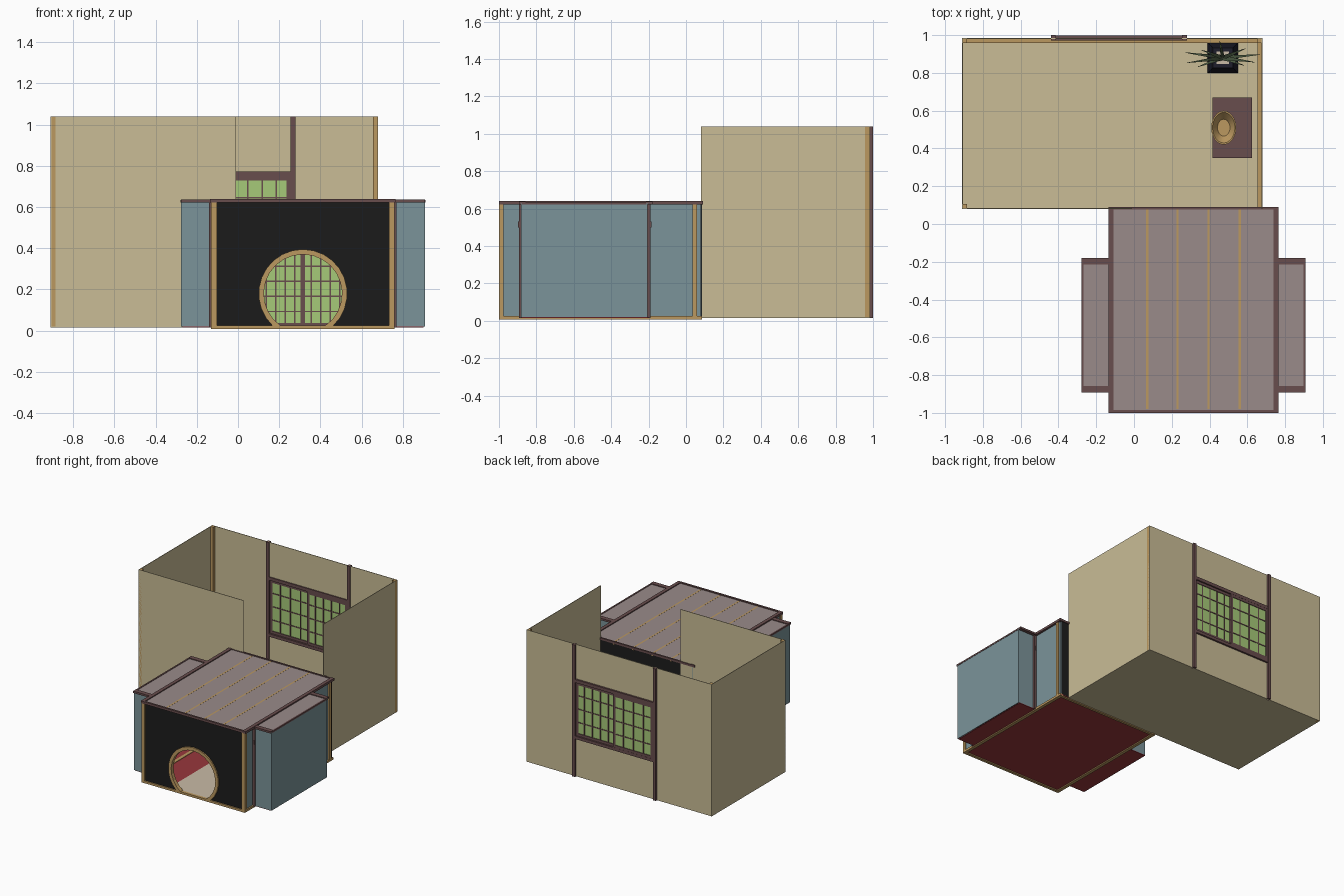
import bpy, bmesh, math
from mathutils import Matrix

if "Cube" in bpy.data.objects:
    bpy.data.objects.remove(bpy.data.objects["Cube"])


def mat(name, *rgb):
    m = bpy.data.materials.new(name)
    m.diffuse_color = [(c / 255) ** 2.2 for c in rgb] + [1]
    m.use_nodes = True
    m.node_tree.nodes["Principled BSDF"].inputs["Base Color"].default_value = m.diffuse_color
    return m


PLASTER = mat("plaster", 200, 187, 149)
BLUE = mat("blue_wall", 122, 146, 152)
MAUVE = mat("ceiling_mauve", 152, 138, 137)
DARK = mat("dark_wood", 104, 78, 78)
BLACK = mat("black_wall", 33, 33, 33)
WOOD = mat("light_wood", 186, 151, 96)
GREEN = mat("green_screen", 165, 200, 120)
RED = mat("red_floor", 150, 58, 62)
BEIGE = mat("beige_mat", 200, 186, 165)
POT = mat("pot_dark", 36, 36, 48)
LEAF = mat("leaf_green", 80, 96, 72)


def finish(name, bm, m):
    bmesh.ops.recalc_face_normals(bm, faces=bm.faces)
    me = bpy.data.meshes.new(name)
    bm.to_mesh(me)
    bm.free()
    me.materials.append(m)
    ob = bpy.data.objects.new(name, me)
    bpy.context.collection.objects.link(ob)
    return ob


def add_box(bm, x0, x1, y0, y1, z0, z1):
    c = Matrix.Translation(((x0 + x1) / 2, (y0 + y1) / 2, (z0 + z1) / 2))
    bmesh.ops.create_cube(bm, size=1, matrix=c @ Matrix.Diagonal((x1 - x0, y1 - y0, z1 - z0, 1)))


def boxes(name, m, *dims):
    bm = bmesh.new()
    for d in dims:
        add_box(bm, *d)
    return finish(name, bm, m)


def slab(name, m, pts, y0, y1):
    """Extrude an outline in the xz plane along y."""
    bm = bmesh.new()
    f = bm.faces.new([bm.verts.new((x, y0, z)) for x, z in pts])
    r = bmesh.ops.extrude_face_region(bm, geom=[f])
    for v in r["geom"]:
        if isinstance(v, bmesh.types.BMVert):
            v.co.y = y1
    return finish(name, bm, m)


def screen(name, x0, x1, z0, z1, y, cols, rows, rim=0.02, bar=0.008):
    """Framed lattice panel with a thin green pane."""
    boxes(name + "_pane", GREEN, (x0, x1, y - .001, y + .001, z0, z1))
    d = [(x0, x0 + rim, y - .006, y + .006, z0, z1), (x1 - rim, x1, y - .006, y + .006, z0, z1),
         (x0, x1, y - .006, y + .006, z0, z0 + rim), (x0, x1, y - .006, y + .006, z1 - rim, z1)]
    for i in range(1, cols):
        x = x0 + (x1 - x0) * i / cols
        d.append((x - bar / 2, x + bar / 2, y - .004, y + .004, z0, z1))
    for i in range(1, rows):
        z = z0 + (z1 - z0) * i / rows
        d.append((x0, x1, y - .004, y + .004, z - bar / 2, z + bar / 2))
    boxes(name + "_lattice", DARK, *d)


T = .004
# Rear room: floor, side walls, partial front wall, back wall around the window
boxes("rear_floor", PLASTER, (-.91, .68, .08, .98, .015, .019))
boxes("rear_left_wall", PLASTER, (-.91, -.91 + T, .08, .98, .015, 1.04))
boxes("rear_right_wall", PLASTER, (.68 - T, .68, .08, .98, .015, 1.04))
boxes("rear_front_wall", PLASTER, (-.91, -.01, .08, .08 + T, .015, 1.04))
yb = .98
boxes("rear_back_wall", PLASTER, (-.91, -.42, yb, yb + T, .015, 1.04), (.27, .68, yb, yb + T, .015, 1.04),
      (-.42, .27, yb, yb + T, .015, .32), (-.42, .27, yb, yb + T, .76, 1.04))
boxes("rear_corner_posts", WOOD, (.655, .68, .957, .982, .015, 1.04), (-.91, -.885, .957, .982, .015, 1.04),
      (-.91, -.885, .08, .105, .015, 1.04))
boxes("rear_skirting", WOOD, (-.885, .655, .957, .98, .019, .04), (.655, .676, .08, .957, .019, .04))

# Back window with posts, rails and two sliding panels
boxes("window_posts", DARK, (.255, .28, .972, 1, .015, 1.04), (-.44, -.415, .972, 1, .015, 1.04))
boxes("window_rails", DARK, (-.415, .255, .972, .998, .748, .773), (-.415, .255, .972, .998, .31, .333))
screen("window_left_panel", -.415, -.07, .333, .748, .991, 4, 4)
screen("window_right_panel", -.09, .255, .333, .748, .981, 5, 4)

# Front room: floor and central walkway
L, R, CX = -.13, .76, .315
boxes("front_floor", RED, (L + .005, R - .005, -.99, .085, .016, .021), (-.27, L, -.88, -.2, .016, .021),
      (R, .9, -.88, -.2, .016, .021))
boxes("walkway", BEIGE, (.1, .53, -.98, .075, .019, .0235))
boxes("floor_rails", WOOD, (L, L + .025, -.98, .085, .008, .025), (R - .025, R, -.98, .085, .008, .025),
      (L, R, -1, -.978, .008, .025), (L, R, .06, .08, .008, .025))

# Front wall with round doorway and its wooden ring
N, CZ, ZB = 20, .18, .022


def arc(r):
    a0 = math.asin((ZB - CZ) / r)
    return [(CX + r * math.cos(a), CZ + r * math.sin(a))
            for a in (a0 + (math.pi - 2 * a0) * i / N for i in range(N + 1))]


slab("front_wall", BLACK, [(R - .01, ZB)] + arc(.208) + [(L + .01, ZB), (L + .01, .63), (R - .01, .63)], -.99, -.985)
slab("doorway_ring", WOOD, arc(.215) + arc(.19)[::-1], -1, -.97)

# Wall between the rooms, with lattice doors
boxes("inner_wall", BLACK, (L + .01, .09, .078, .083, .02, .63), (.535, R - .01, .078, .083, .02, .63),
      (.09, .535, .078, .083, .39, .63))
screen("door_left", .09, .322, .02, .385, .078, 5, 5, .018, .007)
screen("door_right", .308, .54, .02, .385, .072, 5, 5, .018, .007)
boxes("door_header", DARK, (.08, .55, .066, .088, .378, .395))

# Roof, rafters and beams
boxes("roof_panel", MAUVE, (L + .01, R - .01, -.99, .085, .629, .633))
boxes("rafters", WOOD, *[(x - .006, x + .006, -.98, .088, .615, .6335) for x in (.07, .23, .395, .56)])
boxes("roof_beams", DARK, (L - .005, L + .022, -1, .09, .622, .64), (R - .022, R + .005, -1, .09, .622, .64),
      (L, R, -1, -.985, .622, .64), (L, R, .077, .09, .622, .638))

# Sides: walls, posts and bay, mirrored about the room centre
for side, s in (("left", -1), ("right", 1)):
    def side_boxes(name, m, *dims):
        out = []
        for a, b, *rest in dims:
            xa, xb = sorted((CX + s * a, CX + s * b))
            out.append((xa, xb, *rest))
        boxes(side + "_" + name, m, *out)

    side_boxes("wall", BLUE, (.43, .434, -.99, -.88, .02, .63), (.43, .434, -.2, .085, .02, .63))
    side_boxes("corner_posts", WOOD, (.417, .445, -1, -.975, .008, .63), (.417, .445, .035, .06, .008, .63))
    side_boxes("bay_walls", BLUE, (.588, .592, -.882, -.205, .02, .63), (.43, .592, -.882, -.878, .02, .63),
               (.43, .592, -.209, -.205, .02, .63))
    side_boxes("bay_roof", MAUVE, (.44, .592, -.882, -.205, .627, .631))
    side_boxes("bay_posts", DARK, (.434, .455, -.893, -.872, .016, .63), (.434, .455, -.212, -.19, .016, .63))
    side_boxes("bay_beams", DARK, (.44, .592, -.893, -.858, .622, .637), (.44, .592, -.215, -.18, .622, .637),
               (.582, .594, -.88, -.21, .622, .634))
    side_boxes("post_fittings", DARK, (.44, .45, -.898, -.89, .5, .53), (.44, .45, -.192, -.185, .5, .53))

# Washstand with oval bowl
boxes("washstand", DARK, (.415, .625, .35, .67, .02, .28))
bm = bmesh.new()
rings = []
for r, z in ((.6, .28), (1, .33), (.9, .33), (.5, .288)):
    rings.append([bm.verts.new((.475 + .066 * r * math.cos(a), .51 + .09 * r * math.sin(a), z))
                  for a in (math.tau * i / 24 for i in range(24))])
for p, q in zip(rings, rings[1:]):
    for i in range(24):
        bm.faces.new((p[i - 1], p[i], q[i], q[i - 1]))
bm.faces.new(rings[-1])
bowl = finish("oval_bowl", bm, WOOD)
for p in bowl.data.polygons:
    p.use_smooth = len(p.vertices) == 4 and abs(p.normal.z) < .9

# Square planter and arching leaves
PX, PY = .47, .88
bm = bmesh.new()
bmesh.ops.create_cone(bm, cap_ends=True, segments=4, radius1=.115, radius2=.075, depth=.2,
                      matrix=Matrix.Translation((PX, PY, .12)) @ Matrix.Rotation(math.pi / 4, 4, 'Z'))
finish("planter", bm, POT)
boxes("planter_soil", BEIGE, (PX - .033, PX + .033, PY - .033, PY + .033, .215, .223))
bm = bmesh.new()
for deg, reach, rise in ((5, .2, .14), (-8, .17, .2), (22, .13, .24), (172, .2, .15),
                         (188, .19, .2), (160, .12, .25), (100, .09, .27), (200, .14, .1), (-20, .12, .12)):
    a = math.radians(deg)
    prev = None
    for i in range(6):
        t = i / 5
        w = .011 * (1 - t) + .001
        x, y = PX + math.cos(a) * reach * t, PY + math.sin(a) * reach * t
        z = .22 + rise * math.sin(t * 2.2)
        row = [bm.verts.new((x - e * math.sin(a) * w, y + e * math.cos(a) * w, z)) for e in (-1, 1)]
        if prev:
            bm.faces.new((prev[0], row[0], row[1], prev[1]))
        prev = row
finish("plant_leaves", bm, LEAF)
